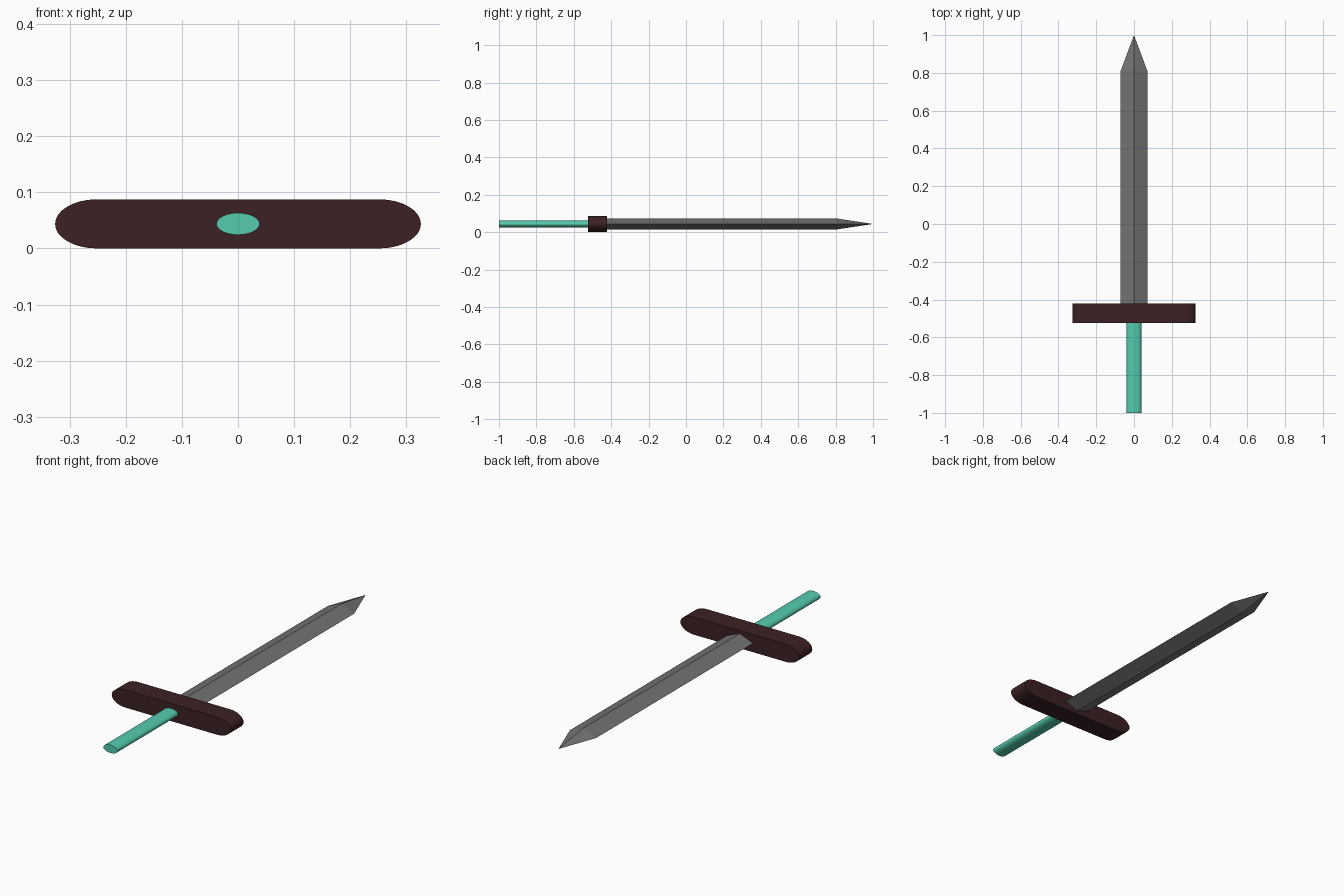
import bpy, bmesh
from math import sin, cos, pi

if "Cube" in bpy.data.objects:
    bpy.data.objects.remove(bpy.data.objects["Cube"])

ZC = 0.0437  # height of the sword's axis


def paint(obj, name, rgb):
    mat = bpy.data.materials.new(name)
    mat.diffuse_color = (*rgb, 1)
    mat.use_nodes = True
    mat.node_tree.nodes["Principled BSDF"].inputs["Base Color"].default_value = mat.diffuse_color
    obj.data.materials.append(mat)


def extrude_y(name, profile, y0, y1, tip=None, smooth=False):
    """Extrude an (x, z) profile along y; an optional tip closes it to a point."""
    bm = bmesh.new()
    a, b = ([bm.verts.new((x, y, ZC + z)) for x, z in profile] for y in (y0, y1))
    n = len(profile)
    apex = bm.verts.new((0, tip, ZC)) if tip is not None else None
    for i in range(n):
        j = (i + 1) % n
        bm.faces.new((a[i], a[j], b[j], b[i]))
        if apex:
            bm.faces.new((b[i], b[j], apex))
    bm.faces.new(a)
    if not apex:
        bm.faces.new(b)
    bmesh.ops.recalc_face_normals(bm, faces=bm.faces[:])
    mesh = bpy.data.meshes.new(name)
    bm.to_mesh(mesh)
    bm.free()
    obj = bpy.data.objects.new(name, mesh)
    bpy.context.collection.objects.link(obj)
    if smooth:
        bpy.ops.object.select_all(action='DESELECT')
        obj.select_set(True)
        bpy.context.view_layer.objects.active = obj
        bpy.ops.object.shade_smooth_by_angle(angle=pi / 6)
    return obj


def stadium(straight, rx, rz, steps=16):
    """Two half ellipses joined by straight sides of half length 'straight'."""
    pts = []
    for side, start in ((1, -pi / 2), (-1, pi / 2)):
        for i in range(steps + 1):
            t = start + pi * i / steps
            pts.append((side * straight + rx * cos(t), rz * sin(t)))
    return pts


# Blade: diamond section with a pointed tip
diamond = [(0.072, 0), (0, 0.029), (-0.072, 0), (0, -0.029)]
blade = extrude_y("blade", diamond, -0.425, 0.807, tip=1.0)
paint(blade, "steel", (0.17, 0.17, 0.17))

# Guard: wide bar with rounded ends
guard = extrude_y("guard", stadium(0.252, 0.074, ZC), -0.524, -0.422, smooth=True)
paint(guard, "dark_wood", (0.045, 0.015, 0.017))

# Grip: elliptical rod
oval = [(0.0385 * cos(2 * pi * i / 32), 0.0195 * sin(2 * pi * i / 32)) for i in range(32)]
grip = extrude_y("grip", oval, -1.0, -0.52, smooth=True)
paint(grip, "teal_wrap", (0.09, 0.6, 0.43))
